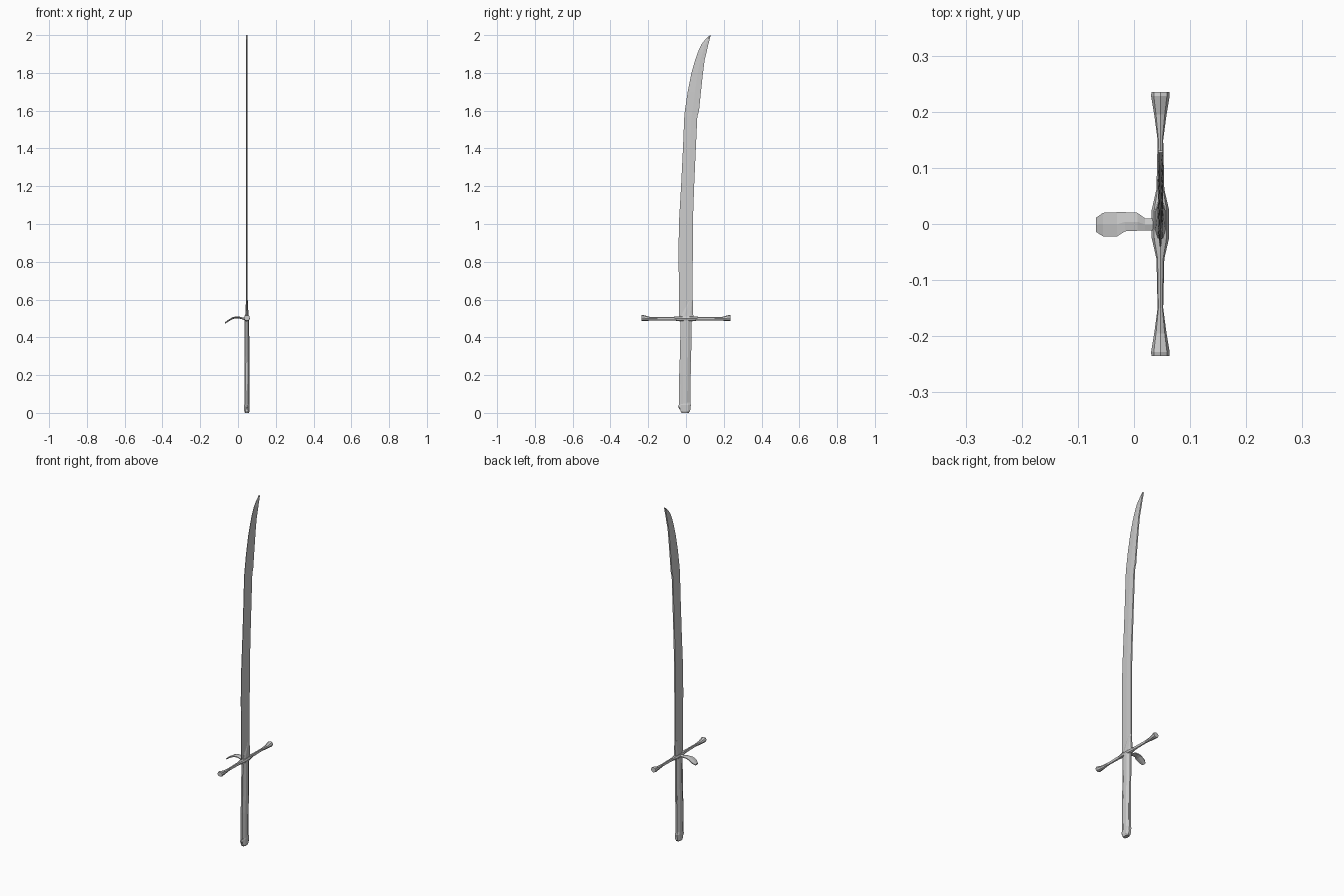
import bpy, bmesh, math

CX = 0.047  # plane of the blade


def loft(name, rings):
    """Skin a list of equal-length point rings and cap both ends."""
    bm = bmesh.new()
    loops = [[bm.verts.new(p) for p in ring] for ring in rings]
    n = len(loops[0])
    for a, b in zip(loops, loops[1:]):
        for i in range(n):
            j = (i + 1) % n
            bm.faces.new((a[i], a[j], b[j], b[i]))
    bm.faces.new(loops[0][::-1])
    bm.faces.new(loops[-1])
    bmesh.ops.recalc_face_normals(bm, faces=bm.faces)
    mesh = bpy.data.meshes.new(name)
    bm.to_mesh(mesh)
    bm.free()
    obj = bpy.data.objects.new(name, mesh)
    bpy.context.collection.objects.link(obj)
    return obj


def octagon(z, y0, y1, hx, cut=0.5, cx=CX):
    """Horizontal chamfered ring between y0 and y1."""
    cy, hy = (y0 + y1) / 2, (y1 - y0) / 2
    c = cut
    pts = [(1, c), (c, 1), (-c, 1), (-1, c), (-1, -c), (-c, -1), (c, -1), (1, -c)]
    return [(cx + hx * u, cy + hy * v, z) for u, v in pts]


# Curved single-edged blade: z, cutting edge y, spine y
profile = [(0.50, -0.038, 0.035), (0.65, -0.037, 0.035), (0.86, -0.040, 0.036),
           (1.03, -0.036, 0.037), (1.20, -0.026, 0.043), (1.40, -0.016, 0.052),
           (1.57, -0.009, 0.060), (1.60, -0.006, 0.069), (1.70, 0.009, 0.079),
           (1.80, 0.029, 0.090), (1.87, 0.049, 0.099), (1.91, 0.063, 0.109),
           (1.95, 0.081, 0.118), (1.98, 0.105, 0.126), (2.00, 0.127, 0.131)]


def blade_ring(z, edge, spine):
    mid = edge + (spine - edge) * 0.55
    return [(CX - 0.0015, edge, z), (CX + 0.0015, edge, z), (CX + 0.0045, mid, z),
            (CX + 0.004, spine, z), (CX - 0.004, spine, z), (CX - 0.0045, mid, z)]


loft("blade", [blade_ring(*p) for p in profile])

# Thickened blade root above the guard
loft("blade_collar", [octagon(0.50, -0.030, 0.039, 0.010),
                      octagon(0.53, -0.018, 0.038, 0.008),
                      octagon(0.595, 0.014, 0.037, 0.005)])

# Grip: narrow full-width tang between two scales
tang = [(0.02, -0.036, 0.024), (0.20, -0.036, 0.025), (0.34, -0.031, 0.028),
        (0.42, -0.030, 0.029), (0.49, -0.029, 0.030)]
loft("grip_tang", [octagon(z, a, b, 0.006, 0.8) for z, a, b in tang])
scales = [(0.02, -0.029, 0.020, 0.013), (0.20, -0.031, 0.021, 0.0135),
          (0.34, -0.025, 0.024, 0.013), (0.49, -0.023, 0.025, 0.012)]
loft("grip_scales", [octagon(z, a, b, h, 0.45) for z, a, b, h in scales])

# Pommel cap with a small beak towards the cutting edge
loft("pommel", [octagon(0.0, -0.024, 0.014, 0.011), octagon(0.010, -0.030, 0.022, 0.014),
                octagon(0.042, -0.030, 0.026, 0.0145), octagon(0.055, -0.024, 0.020, 0.012)])
loft("pommel_beak", [octagon(0.018, -0.034, -0.018, 0.007),
                     octagon(0.032, -0.042, -0.018, 0.008),
                     octagon(0.042, -0.038, -0.018, 0.006)])

# Crossguard arms: distance along y, half width x, bottom z, top z
arm = [(0.0, 0.0155, 0.483, 0.514), (0.025, 0.0155, 0.484, 0.513),
       (0.062, 0.007, 0.489, 0.509), (0.15, 0.005, 0.490, 0.508),
       (0.195, 0.011, 0.488, 0.509), (0.228, 0.0165, 0.486, 0.519),
       (0.235, 0.0160, 0.488, 0.517)]
stations = [(-y, h, a, b) for y, h, a, b in arm[:0:-1]] + arm
rings = []
for y, h, a, b in stations:
    c, r = (a + b) / 2, (b - a) / 2
    rings.append([(CX + h * math.cos(t), y, c + r * math.sin(t))
                  for t in (math.pi / 4 * k for k in range(8))])
loft("crossguard", rings)

# Side nail: a drooping plate, x, z centre, y low, y high, half thickness
nail = [(0.040, 0.497, -0.011, 0.010, 0.008), (0.020, 0.501, -0.012, 0.010, 0.005),
        (0.006, 0.505, -0.012, 0.020, 0.005), (-0.016, 0.505, -0.013, 0.021, 0.005),
        (-0.030, 0.501, -0.022, 0.021, 0.005), (-0.055, 0.486, -0.022, 0.020, 0.005),
        (-0.068, 0.476, -0.014, 0.011, 0.004)]
rings = []
for x, z, a, b, t in nail:
    m = (a + b) / 2
    rings.append([(x, a, z - t / 2), (x, m, z - t), (x, b, z - t / 2),
                  (x, b, z + t / 2), (x, m, z + t), (x, a, z + t / 2)])
loft("guard_nail", rings)
